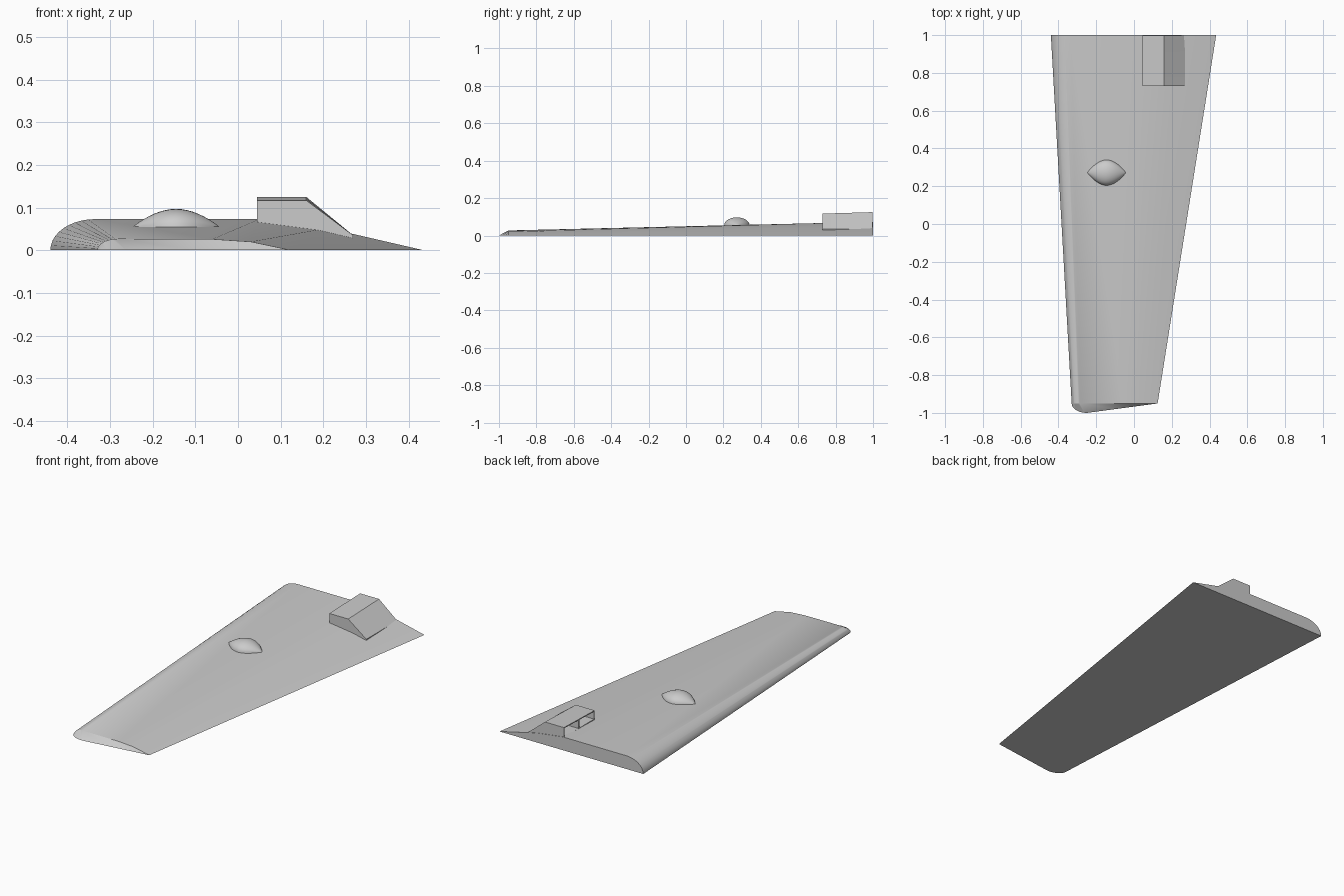
import bpy, bmesh
from math import sin, cos, pi

cube = bpy.data.objects.get("Cube")
if cube:
    bpy.data.objects.remove(cube)

grey = bpy.data.materials.new("plain grey")
grey.use_nodes = True
grey.diffuse_color = (0.6, 0.6, 0.6, 1)
grey.node_tree.nodes["Principled BSDF"].inputs["Base Color"].default_value = (0.6, 0.6, 0.6, 1)


def finish(bm, name, angle):
    bmesh.ops.recalc_face_normals(bm, faces=bm.faces)
    mesh = bpy.data.meshes.new(name)
    bm.to_mesh(mesh)
    bm.free()
    mesh.materials.append(grey)
    ob = bpy.data.objects.new(name, mesh)
    bpy.context.collection.objects.link(ob)
    bpy.ops.object.select_all(action='DESELECT')
    ob.select_set(True)
    bpy.context.view_layer.objects.active = ob
    bpy.ops.object.shade_smooth_by_angle(angle=angle)
    return ob


def section(lead, nose, height, tail):
    """Upper wing outline: rounded nose, flat top, tapering tail."""
    steps = 10
    arc = [(lead + nose * (1 - cos(i * pi / 2 / steps)), height * sin(i * pi / 2 / steps))
           for i in range(steps + 1)]
    return arc + tail


# Wing panel with a bevelled, rounded tip
bm = bmesh.new()
root_line = section(-0.44, 0.105, 0.073, [(0.05, 0.073), (0.21, 0.052), (0.435, 0)])
tip_line = section(-0.33, 0.05, 0.027, [(-0.06, 0.026), (0.03, 0.02), (0.125, 0)])
root = [bm.verts.new((x, 1, z)) for x, z in root_line]
tip = [bm.verts.new((x, -0.95, z)) for x, z in tip_line]


def tip_y(x):
    """Plan outline of the tip: rounded at the front, straight to the tail."""
    if x < -0.25:
        u = (x + 0.25) / 0.08
        return -0.95 - 0.05 * max(0, 1 - u * u) ** 0.5
    return -1 + 0.05 * (x + 0.25) / 0.375


xs = [-0.33 + 0.08 * (1 - cos(i * pi / 2 / 10)) for i in range(11)] + [-0.1, 0.02]
rim = [tip[0]] + [bm.verts.new((x, tip_y(x), 0)) for x in xs[1:]] + [tip[-1]]
for i in range(len(root) - 1):
    bm.faces.new((root[i], root[i + 1], tip[i + 1], tip[i]))
    corners = list(dict.fromkeys((tip[i], tip[i + 1], rim[i + 1], rim[i])))
    bm.faces.new(corners)
bm.faces.new(root)
bm.faces.new([root[0]] + rim + [root[-1]])
finish(bm, "wing_panel", 0.5)

# Intake fairing with two openings facing the leading edge
bm = bmesh.new()
rings = []
for y, top in ((0.73, 0.117), (0.865, 0.121), (0.998, 0.125)):
    outline = [(0.045, 0.066), (0.045, top), (0.16, top), (0.27, 0.035), (0.27, 0.02), (0.06, 0.04)]
    rings.append([bm.verts.new((x, y, z)) for x, z in outline])
mouths = []
for a, b in zip(rings, rings[1:]):
    for i in range(len(a)):
        j = (i + 1) % len(a)
        face = bm.faces.new((a[i], a[j], b[j], b[i]))
        if i == 0:
            mouths.append(face)
bm.faces.new(rings[0])
bm.faces.new(rings[-1])
bmesh.ops.recalc_face_normals(bm, faces=bm.faces)
bmesh.ops.inset_individual(bm, faces=mouths, thickness=0.007)
deep = bmesh.ops.extrude_discrete_faces(bm, faces=mouths)["faces"]
for face in deep:
    bmesh.ops.translate(bm, verts=face.verts, vec=(0.09, 0, 0))
finish(bm, "intake_fairing", 0.3)

# Lens-shaped blister on the upper surface
bm = bmesh.new()
length, sides = 16, 14
rows = []
for i in range(1, length):
    t = -1 + 2 * i / length
    r = 1 - abs(t) ** 1.9
    rows.append([bm.verts.new((-0.145 + 0.103 * t, 0.272 + 0.068 * r * cos(pi * k / sides),
                               0.054 + 0.043 * r * sin(pi * k / sides)))
                 for k in range(sides + 1)])
for a, b in zip(rows, rows[1:]):
    for k in range(sides):
        bm.faces.new((a[k], a[k + 1], b[k + 1], b[k]))
ends = [bm.verts.new((-0.145 + s * 0.103, 0.272, 0.054)) for s in (-1, 1)]
for end, row in zip(ends, (rows[0], rows[-1])):
    for k in range(sides):
        bm.faces.new((end, row[k], row[k + 1]))
base = [ends[0]] + [r[0] for r in rows] + [ends[1]] + [r[-1] for r in reversed(rows)]
bm.faces.new(base)
finish(bm, "blister", 0.7)
